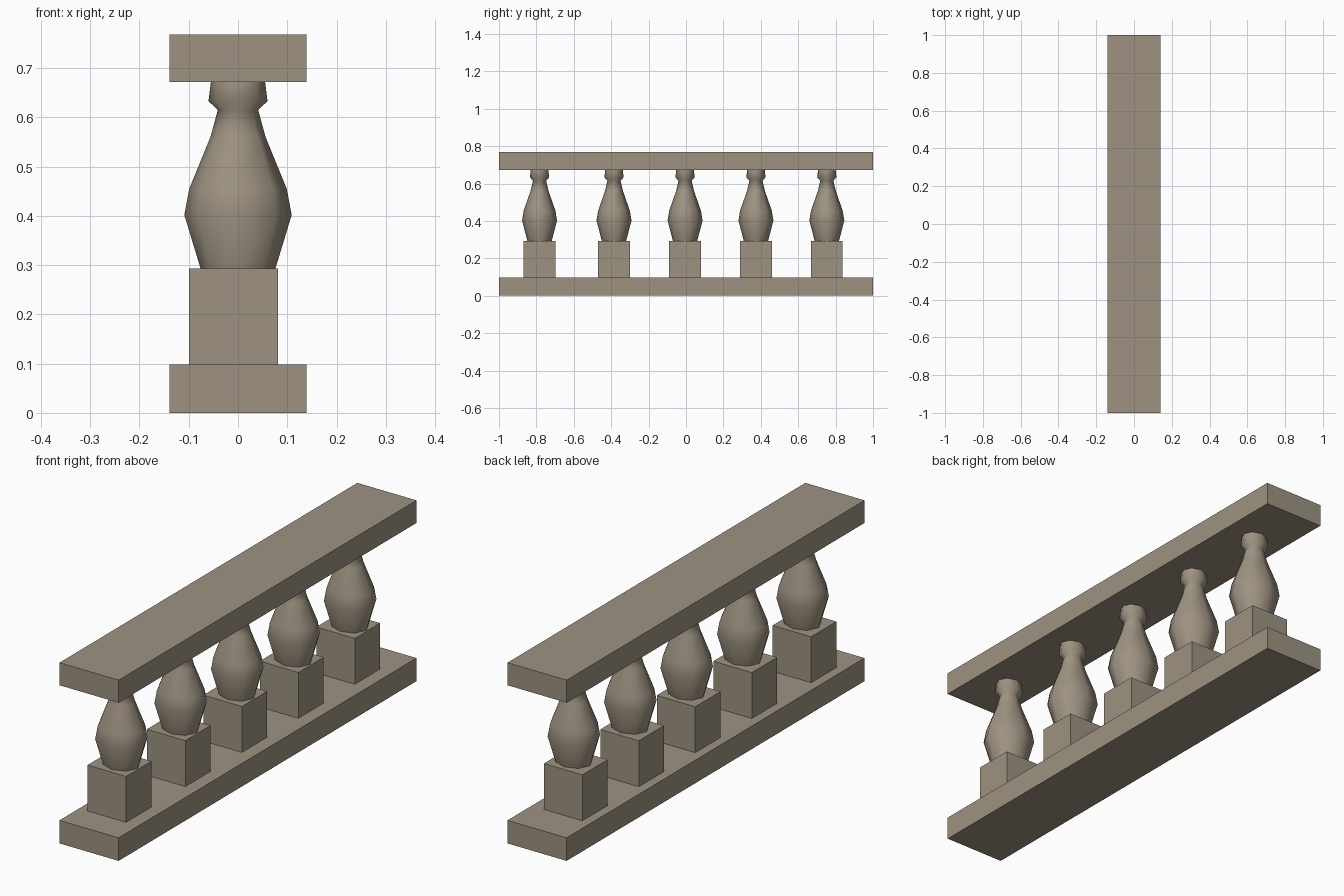
import bpy, bmesh, math

if "Cube" in bpy.data.objects:
    bpy.data.objects.remove(bpy.data.objects["Cube"])


def box(name, x, y, z, sx, sy, sz):
    bm = bmesh.new()
    bmesh.ops.create_cube(bm, size=1)
    for v in bm.verts:
        v.co = (x + v.co.x * sx, y + v.co.y * sy, z + v.co.z * sz)
    return finish(name, bm)


def finish(name, bm):
    bmesh.ops.recalc_face_normals(bm, faces=bm.faces)
    me = bpy.data.meshes.new(name)
    bm.to_mesh(me)
    bm.free()
    ob = bpy.data.objects.new(name, me)
    bpy.context.collection.objects.link(ob)
    mat = bpy.data.materials.get("stone") or bpy.data.materials.new("stone")
    mat.diffuse_color = (0.34, 0.29, 0.22, 1)
    mat.use_nodes = True
    mat.node_tree.nodes["Principled BSDF"].inputs["Base Color"].default_value = mat.diffuse_color
    me.materials.append(mat)
    return ob


# Turned profile: (radius, height), eight sides, slightly flattened in y
PROFILE = [(0.076, 0.293), (0.109, 0.402), (0.099, 0.455), (0.056, 0.560),
           (0.041, 0.615), (0.060, 0.633), (0.055, 0.672)]
SIDES = 8
FLATTEN = 0.857


def baluster(name, y):
    bm = bmesh.new()
    rings = []
    for r, z in PROFILE:
        rings.append([bm.verts.new((r * math.cos(a), y + FLATTEN * r * math.sin(a), z))
                      for a in (math.tau * i / SIDES for i in range(SIDES))])
    for low, high in zip(rings, rings[1:]):
        for i in range(SIDES):
            j = (i + 1) % SIDES
            bm.faces.new((low[i], low[j], high[j], high[i])).smooth = True
    # End caps
    bm.faces.new(rings[0][::-1])
    bm.faces.new(rings[-1])
    ob = finish(name, bm)
    # Keep the cap rims crisp
    for e in ob.data.edges:
        zs = [ob.data.vertices[i].co.z for i in e.vertices]
        if max(zs) < 0.2931 or min(zs) > 0.6719:
            e.use_edge_sharp = True


# Bottom plinth and top handrail
box("plinth", 0, 0, 0.049, 0.278, 2.0, 0.098)
box("handrail", 0, 0, 0.720, 0.278, 2.0, 0.096)

# Five pedestals with balusters
for n, y in enumerate((-0.783, -0.385, -0.005, 0.374, 0.753), 1):
    box(f"pedestal_{n}", -0.009, y, 0.1955, 0.181, 0.17, 0.195)
    baluster(f"baluster_{n}", y)
